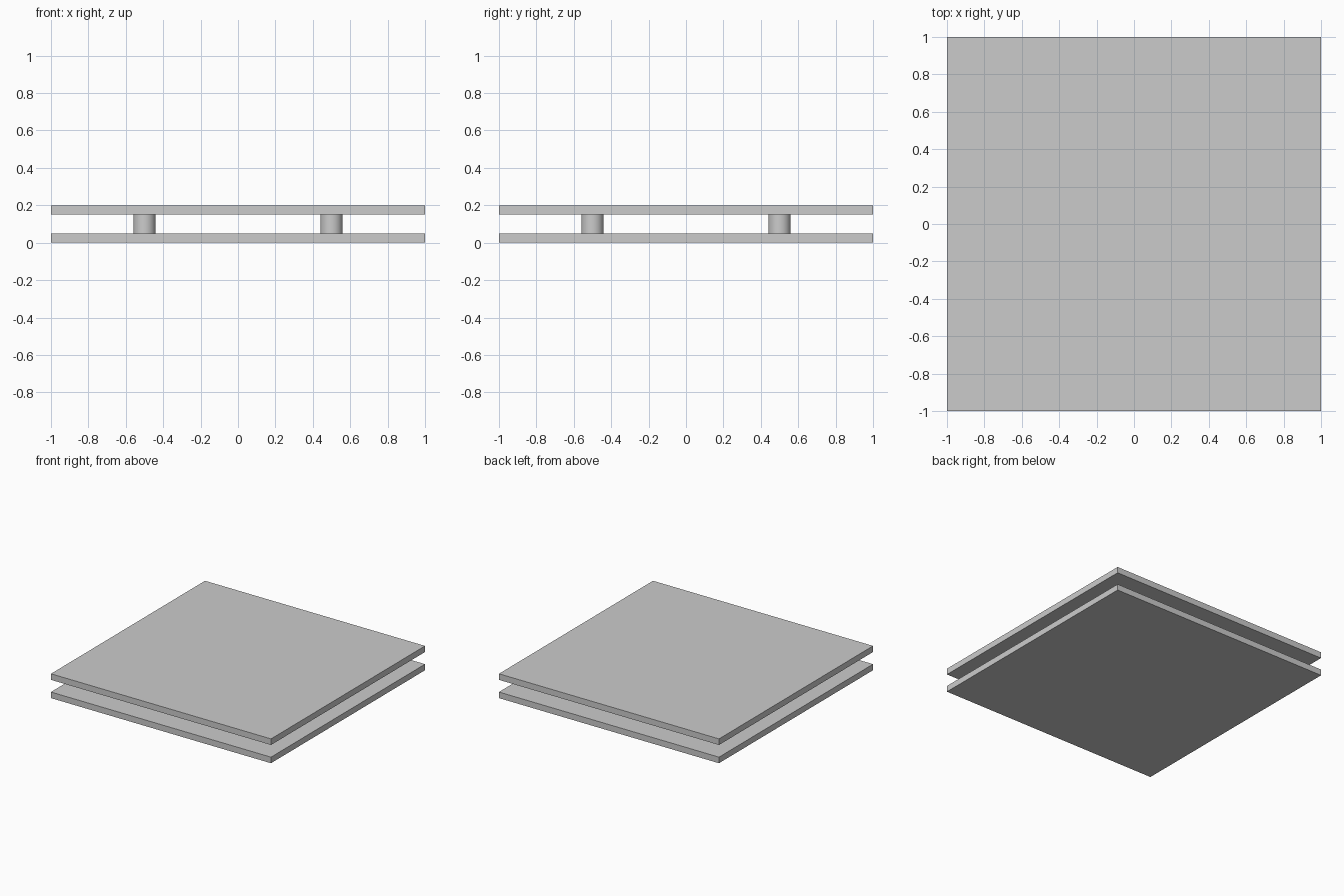
import bpy

if "Cube" in bpy.data.objects:
    bpy.data.objects.remove(bpy.data.objects["Cube"])


def plate(name, z):
    bpy.ops.mesh.primitive_cube_add(size=1, location=(0, 0, z))
    ob = bpy.context.object
    ob.name = name
    ob.scale = (2, 2, 0.05)
    bpy.ops.object.transform_apply(location=False, rotation=False, scale=True)


# Two square plates
plate("bottom_plate", 0.025)
plate("top_plate", 0.175)

# Four round spacers holding the plates apart
for sx, side in ((-1, "left"), (1, "right")):
    for sy, end in ((-1, "front"), (1, "back")):
        bpy.ops.mesh.primitive_cylinder_add(
            vertices=32, radius=0.06, depth=0.1,
            location=(sx * 0.5, sy * 0.5, 0.1))
        bpy.context.object.name = f"spacer_{end}_{side}"
        bpy.ops.object.shade_smooth_by_angle()
